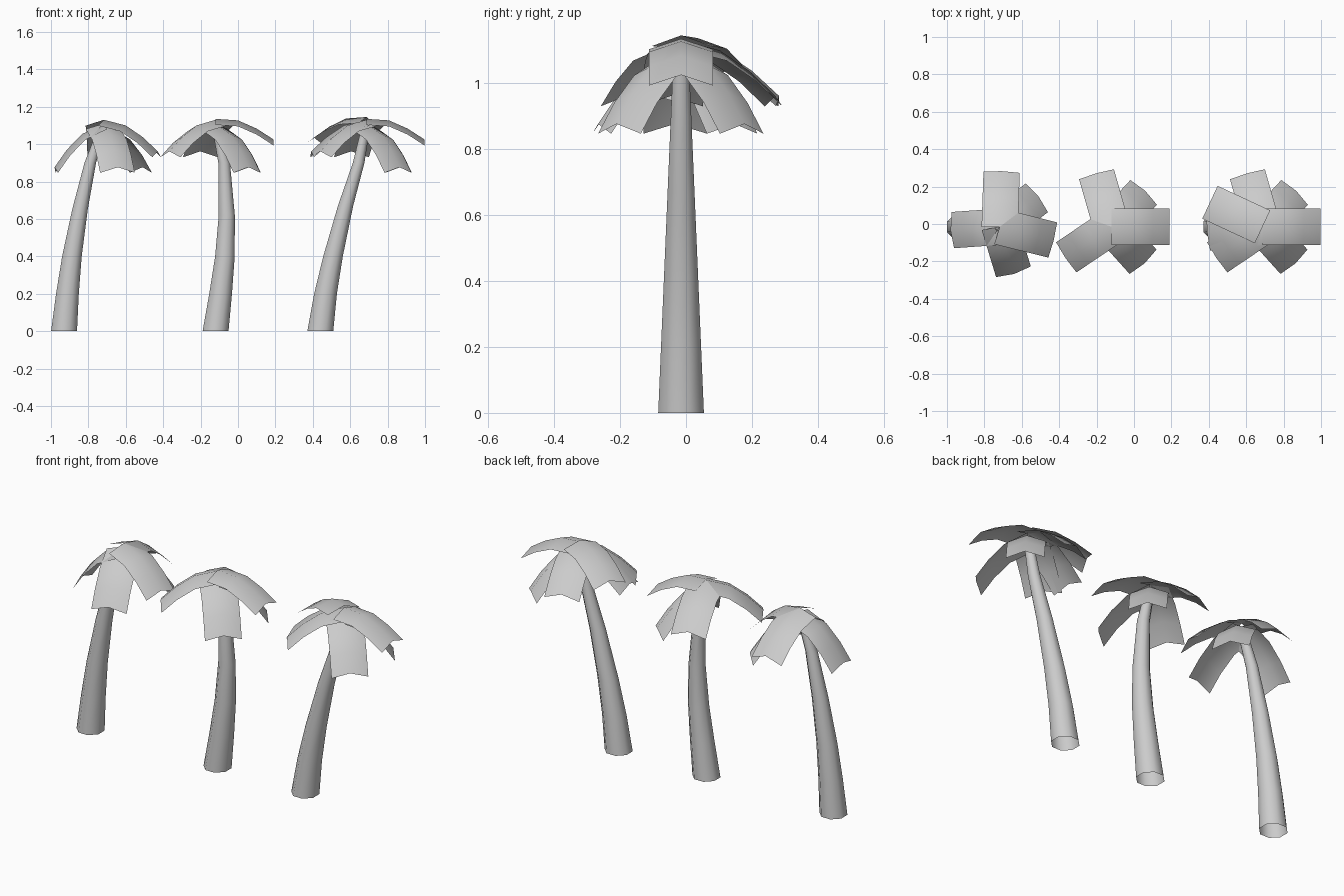
import bpy, bmesh
from math import sin, cos, pi, radians
from mathutils import Matrix, Vector

if "Cube" in bpy.data.objects:
    bpy.data.objects.remove(bpy.data.objects["Cube"])

CY = -0.015          # shared depth of the trunks
SIDES = 8


def finish(bm, name, angle):
    me = bpy.data.meshes.new(name)
    bm.to_mesh(me)
    bm.free()
    ob = bpy.data.objects.new(name, me)
    bpy.context.collection.objects.link(ob)
    bpy.ops.object.select_all(action='DESELECT')
    ob.select_set(True)
    bpy.context.view_layer.objects.active = ob
    bpy.ops.object.shade_smooth_by_angle(angle=radians(angle))


def skin(bm, rows, closed=False):
    n = len(rows[0])
    for a, b in zip(rows, rows[1:]):
        for i in range(n if closed else n - 1):
            j = (i + 1) % n
            bm.faces.new((a[i], a[j], b[j], b[i]))


# Bent, tapering open tube following (x, z) points
def trunk(name, path):
    bm = bmesh.new()
    rows = []
    for x, z in path:
        r = 0.075 - 0.046 * z
        rows.append([bm.verts.new((x + r * cos(a), CY + r * sin(a), z))
                     for a in [2 * pi * (i + 0.5) / SIDES for i in range(SIDES)]])
    skin(bm, rows, True)
    finish(bm, name, 50)


# Folded, arching leaf strip: ridge profile tilted down, then turned about z
PROFILE = [(0, 0), (0.12, -0.008), (0.22, -0.052), (0.31, -0.11)]
KINDS = {"high": (0, 1.0, 1.135), "mid": (10, 1.04, 1.13), "low": (22, 1.07, 1.11)}


def frond(name, cx, kind, angle, lift=0):
    tilt, scale, z = KINDS[kind]
    m = (Matrix.Translation((cx, CY, z + lift)) @ Matrix.Rotation(radians(angle), 4, 'Z')
         @ Matrix.Rotation(radians(tilt), 4, 'Y'))
    bm = bmesh.new()
    rows = [[bm.verts.new(m @ Vector((x * scale, y, h * scale - drop)))
             for y, drop in ((0.097, 0.032), (0, 0), (-0.097, 0.032))]
            for x, h in PROFILE]
    skin(bm, rows)
    bmesh.ops.reverse_faces(bm, faces=bm.faces) if bm.faces[:][0].normal.z < 0 else None
    bm.normal_update()
    if sum(f.normal.z for f in bm.faces) < 0:
        bmesh.ops.reverse_faces(bm, faces=bm.faces[:])
    finish(bm, name, 40)


# Each palm: trunk path, crown centre, fronds
shared = [("high", 0), ("mid", 106), ("mid", 214), ("low", 47), ("low", -48)]
palms = {
    "left": ([(-0.93, 0), (-0.912, 0.2), (-0.888, 0.4), (-0.845, 0.65), (-0.79, 0.9), (-0.72, 1.1)],
             -0.718, [("mid", 88), ("mid", -14), ("low", 184), ("low", -73), ("low", 38)]),
    "middle": ([(-0.12, 0), (-0.093, 0.2), (-0.07, 0.4), (-0.06, 0.62), (-0.074, 0.9), (-0.118, 1.1)],
               -0.12, shared),
    "right": ([(0.44, 0), (0.468, 0.2), (0.508, 0.4), (0.575, 0.67), (0.645, 0.9), (0.685, 1.1)],
              0.687, shared + [("high", 155), ("mid", 186)]),
}
for side, (path, cx, fronds) in palms.items():
    trunk(side + "_palm_trunk", path)
    for i, (kind, angle) in enumerate(fronds):
        frond(f"{side}_palm_frond_{i + 1}", cx, kind, angle, 0.01 if angle == 155 else 0)
